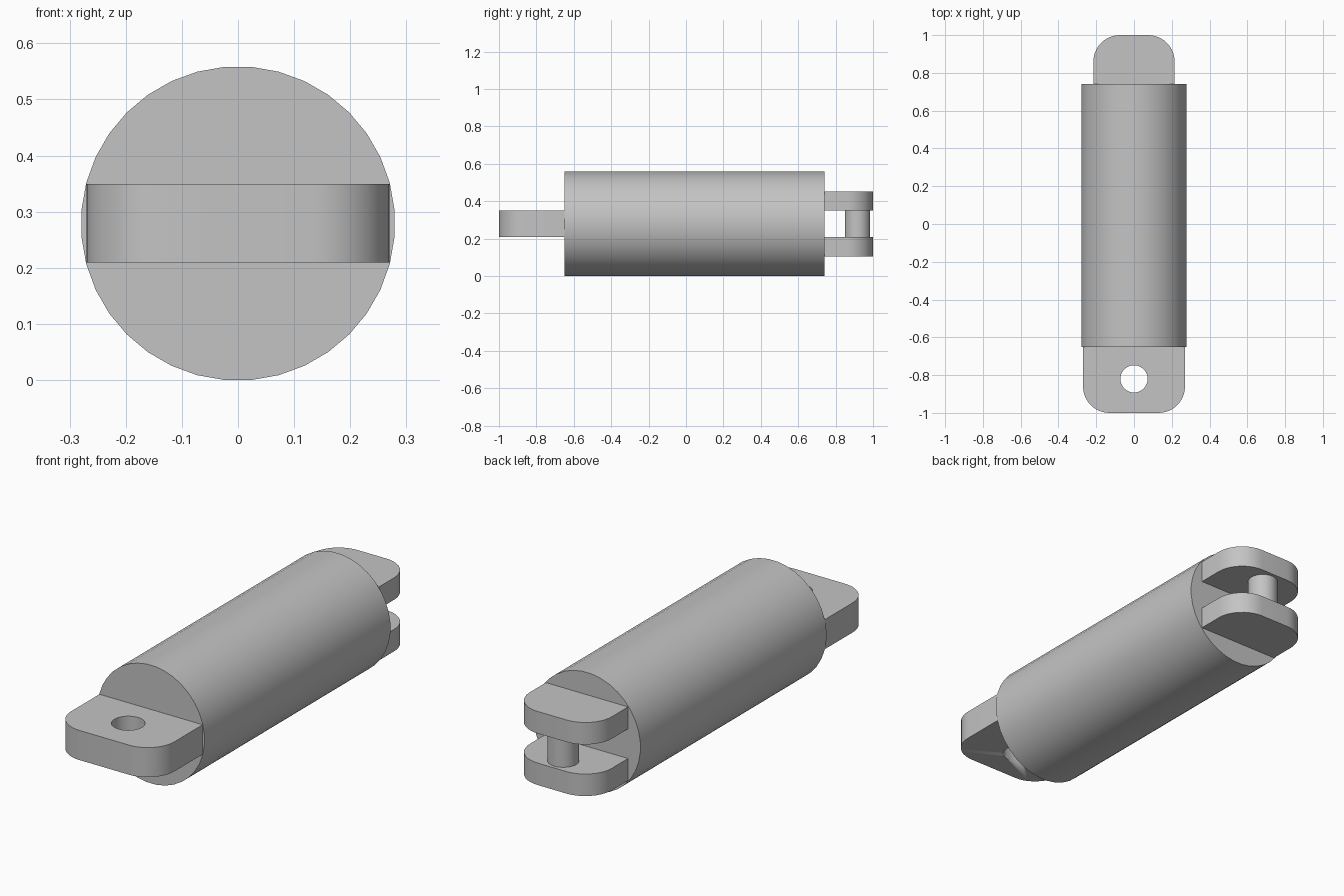
import bpy, bmesh, math
from mathutils import Matrix, Vector

default = bpy.data.objects.get("Cube")
if default:
    bpy.data.objects.remove(default)

grey = bpy.data.materials.new("plain grey")
grey.use_nodes = True
colour = (0.55, 0.55, 0.55, 1)
grey.diffuse_color = colour
grey.node_tree.nodes["Principled BSDF"].inputs["Base Color"].default_value = colour

AXIS_Z = 0.279
BODY_FRONT, BODY_BACK = -0.65, 0.74


def finish(bm, name):
    """Turn a bmesh into a grey object, smooth with sharp edges kept."""
    bmesh.ops.recalc_face_normals(bm, faces=bm.faces)
    mesh = bpy.data.meshes.new(name)
    bm.to_mesh(mesh)
    bm.free()
    mesh.materials.append(grey)
    obj = bpy.data.objects.new(name, mesh)
    bpy.context.collection.objects.link(obj)
    bpy.ops.object.select_all(action='DESELECT')
    obj.select_set(True)
    bpy.context.view_layer.objects.active = obj
    bpy.ops.object.shade_smooth_by_angle(angle=math.radians(30))
    return obj


def cylinder(name, radius, length, centre, sides, turn=Matrix()):
    bm = bmesh.new()
    bmesh.ops.create_cone(bm, cap_ends=True, segments=sides, radius1=radius,
                          radius2=radius, depth=length,
                          matrix=Matrix.Translation(centre) @ turn)
    return finish(bm, name)


def lug(name, half_width, root, tip, corner, bottom, top, steps=10):
    """Flat plate running from root to tip, its two tip corners rounded."""
    way = 1 if tip > root else -1
    outline = [(half_width, root)]
    for side in (1, -1):
        for i in range(steps + 1):
            a = math.pi / 2 * (i if side > 0 else steps - i) / steps
            outline.append((side * (half_width - corner + corner * math.cos(a)),
                            tip - way * corner * (1 - math.sin(a))))
    outline.append((-half_width, root))
    bm = bmesh.new()
    face = bm.faces.new([bm.verts.new((x, y, bottom)) for x, y in outline])
    raised = bmesh.ops.extrude_face_region(bm, geom=[face])["geom"]
    bmesh.ops.translate(bm, vec=Vector((0, 0, top - bottom)),
                        verts=[v for v in raised if isinstance(v, bmesh.types.BMVert)])
    return finish(bm, name)


# Main barrel, lying along y with a flat facet on top
barrel_turn = Matrix.Rotation(math.pi / 2, 4, 'X') @ Matrix.Rotation(math.radians(5), 4, 'Z')
cylinder("barrel", 0.28, BODY_BACK - BODY_FRONT,
         (0, (BODY_FRONT + BODY_BACK) / 2, AXIS_Z), 36, barrel_turn)

# Front lug with a round hole
front_lug = lug("front_lug", 0.27, BODY_FRONT, -1, 0.14, AXIS_Z - 0.07, AXIS_Z + 0.07)
cutter = cylinder("hole_cutter", 0.072, 0.5, (0, -0.82, AXIS_Z), 36)
cutter.hide_render = True
bpy.context.view_layer.objects.active = front_lug
cut = front_lug.modifiers.new("hole", 'BOOLEAN')
cut.operation = 'DIFFERENCE'
cut.solver = 'EXACT'
cut.object = cutter
bpy.ops.object.modifier_apply(modifier=cut.name)
bpy.data.objects.remove(cutter)

# Rear fork: two lugs joined by a pin
for name, low in (("upper_fork_lug", 0.07), ("lower_fork_lug", -0.174)):
    lug(name, 0.215, BODY_BACK, 1, 0.14, AXIS_Z + low, AXIS_Z + low + 0.104)
cylinder("fork_pin", 0.068, 0.16, (0, 0.917, AXIS_Z), 36)
